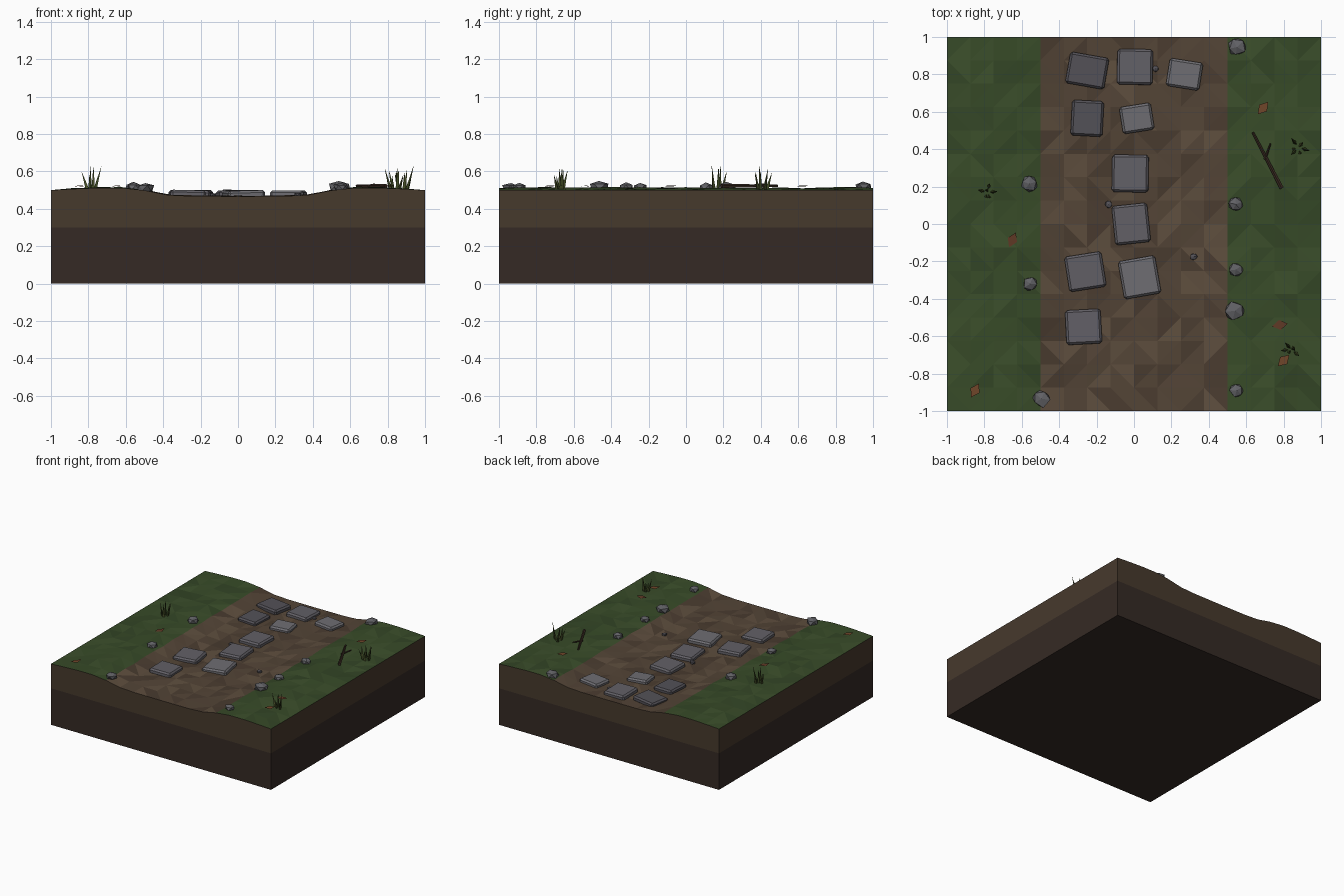
import bpy, bmesh, math, random
from mathutils import Vector, Matrix, Euler

if "Cube" in bpy.data.objects:
    bpy.data.objects.remove(bpy.data.objects["Cube"])

random.seed(7)


def mat(name, r, g, b):
    m = bpy.data.materials.new(name)
    m.diffuse_color = [(c / 255) ** 2.2 for c in (r, g, b)] + [1]
    m.use_nodes = True
    m.node_tree.nodes["Principled BSDF"].inputs["Base Color"].default_value = m.diffuse_color
    return m


def finish(name, bm, mats):
    bmesh.ops.recalc_face_normals(bm, faces=bm.faces)
    me = bpy.data.meshes.new(name)
    bm.to_mesh(me)
    bm.free()
    for m in mats:
        me.materials.append(m)
    ob = bpy.data.objects.new(name, me)
    bpy.context.collection.objects.link(ob)
    return ob


greens = [mat("grass_%d" % i, *c) for i, c in enumerate([(58, 76, 44), (62, 80, 47), (54, 71, 42)])]
browns = [mat("dirt_%d" % i, *c) for i, c in enumerate([(84, 70, 57), (94, 79, 64), (75, 62, 51)])]
soil = [mat("soil_upper", 72, 60, 48), mat("soil_lower", 56, 46, 41)]
greys = [mat("stone_%d" % i, *c) for i, c in enumerate([(84, 82, 88), (98, 96, 102), (110, 109, 114)])]
rock_mat = mat("rock", 98, 98, 102)
leaf_mats = [mat("leaf_a", 112, 72, 46), mat("leaf_b", 96, 60, 42)]
blade_mats = [mat("blade_a", 62, 72, 38), mat("blade_b", 76, 84, 46)]
twig_mat = mat("twig", 62, 48, 40)

# Ground height across the sunken path
PROFILE = [(0, .467), (.25, .468), (.375, .474), (.5, .499), (.625, .512), (.75, .512), (.875, .507), (1, .5)]


def height(x):
    x = abs(x)
    for (a, za), (b, zb) in zip(PROFILE, PROFILE[1:]):
        if x <= b:
            return za + (zb - za) * (x - a) / (b - a)
    return .5


# Ground block: faceted top, two soil bands, bottom
N = 16
bm = bmesh.new()
grid = []
for j in range(N + 1):
    row = []
    for i in range(N + 1):
        x, y = -1 + 2 * i / N, -1 + 2 * j / N
        inner = 0 < i < N and 0 < j < N
        row.append(bm.verts.new((x, y, height(x) + (random.uniform(-.005, .005) if inner else 0))))
    grid.append(row)
for j in range(N):
    for i in range(N):
        a, b, c, d = grid[j][i], grid[j][i + 1], grid[j + 1][i + 1], grid[j + 1][i]
        path = 4 <= i < 12
        tris = [(a, b, c), (a, c, d)] if random.random() < .5 else [(a, b, d), (b, c, d)]
        for t in tris:
            bm.faces.new(t).material_index = (3 if path else 0) + random.choice((0, 0, 1, 2))
for z, idx in ((.3, 6), (0, 7)):
    rim = [e for e in bm.edges if e.is_boundary and (z or all(v.co.z < .31 for v in e.verts))]
    new = bmesh.ops.extrude_edge_only(bm, edges=rim)["geom"]
    for g in new:
        if isinstance(g, bmesh.types.BMVert):
            g.co.z = z
        elif isinstance(g, bmesh.types.BMFace):
            g.material_index = idx
base = bmesh.ops.contextual_create(bm, geom=[e for e in bm.edges if e.is_boundary])["faces"]
for f in base:
    f.material_index = 7
finish("ground", bm, greens + browns + soil)

# Paving stones: x, y, width, depth, turn in degrees, shade
STONES = [(-.25, .82, .21, .17, -10, 0), (.005, .84, .19, .19, -1, 1), (.27, .80, .18, .15, -9, 2),
          (-.25, .565, .17, .19, -3, 0), (.015, .565, .17, .145, 9, 2), (-.02, .27, .195, .2, -1, 1),
          (-.015, 0, .19, .21, 6, 1), (-.26, -.255, .2, .19, 9, 1), (.03, -.285, .2, .205, 10, 2),
          (-.27, -.55, .19, .185, 3, 1)]
for n, (x, y, w, d, turn, shade) in enumerate(STONES):
    bm = bmesh.new()
    bmesh.ops.create_cube(bm, size=1)
    bmesh.ops.scale(bm, vec=(w, d, .045), verts=bm.verts)
    bmesh.ops.bevel(bm, geom=bm.edges[:], offset=.012, segments=1, affect='EDGES')
    ob = finish("paving_stone_%d" % n, bm, [greys[shade]])
    ob.location = (x, y, .476)
    ob.rotation_euler = (random.uniform(-.03, .03), random.uniform(-.03, .03), math.radians(turn))

# Border rocks and path pebbles: x, y, radius
ROCKS = [(.55, .945, .052), (.545, .105, .042), (.545, -.245, .042), (.54, -.465, .055), (.55, -.89, .041),
         (-.56, .215, .046), (-.555, -.32, .044), (-.495, -.935, .05),
         (.115, .83, .02), (-.135, .105, .022), (.32, -.175, .021)]
for n, (x, y, r) in enumerate(ROCKS):
    bm = bmesh.new()
    bmesh.ops.create_icosphere(bm, subdivisions=1, radius=r)
    for v in bm.verts:
        v.co *= random.uniform(.82, 1.12)
        v.co.z *= .65
    ob = finish("rock_%d" % n if r > .03 else "pebble_%d" % n, bm, [rock_mat if r > .03 else greys[0]])
    ob.location = (x, y, height(x) + r * .25)
    ob.rotation_euler.z = random.uniform(0, 6)

# Fallen leaves: x, y, turn in degrees
for n, (x, y, turn) in enumerate([(.69, .62, 50), (-.65, -.085, 65), (-.85, -.89, 60), (.78, -.54, 10), (.8, -.73, 45)]):
    bm = bmesh.new()
    pts = [(-.043, 0, .004), (0, -.027, 0), (.043, 0, .006), (0, .027, 0)]
    bm.faces.new([bm.verts.new(p) for p in pts])
    ob = finish("leaf_%d" % n, bm, [leaf_mats[n % 2]])
    ob.location = (x, y, .519)
    ob.rotation_euler.z = math.radians(turn)


# Tapered rod between two points
def rod(bm, a, b, r1, r2, sides, idx=0):
    a, b = Vector(a), Vector(b)
    m = Matrix.Translation((a + b) / 2) @ (b - a).to_track_quat('Z', 'Y').to_matrix().to_4x4()
    before = set(bm.faces)
    bmesh.ops.create_cone(bm, cap_ends=True, segments=sides, radius1=r1, radius2=r2, depth=(b - a).length, matrix=m)
    for f in set(bm.faces) - before:
        f.material_index = idx


# Twig with a side shoot
bm = bmesh.new()
rod(bm, (.79, .19, .522), (.635, .49, .522), .012, .007, 5)
rod(bm, (.70, .345, .522), (.73, .43, .532), .008, .004, 5)
finish("twig", bm, [twig_mat])

# Grass tufts: x, y, then blades leaning outward
for n, (x, y) in enumerate([(.88, .41), (-.78, .17), (.84, -.67)]):
    bm = bmesh.new()
    for k in range(6):
        ang = k * math.tau / 6 + random.uniform(-.4, .4)
        out = Vector((math.cos(ang), math.sin(ang), 0))
        foot = Vector((x, y, .505)) + out * random.uniform(.012, .03)
        tip = foot + out * random.uniform(.005, .035) + Vector((0, 0, random.uniform(.07, .125)))
        rod(bm, foot, tip, .011, .0005, 3, k % 2)
    finish("grass_tuft_%d" % n, bm, blade_mats)
